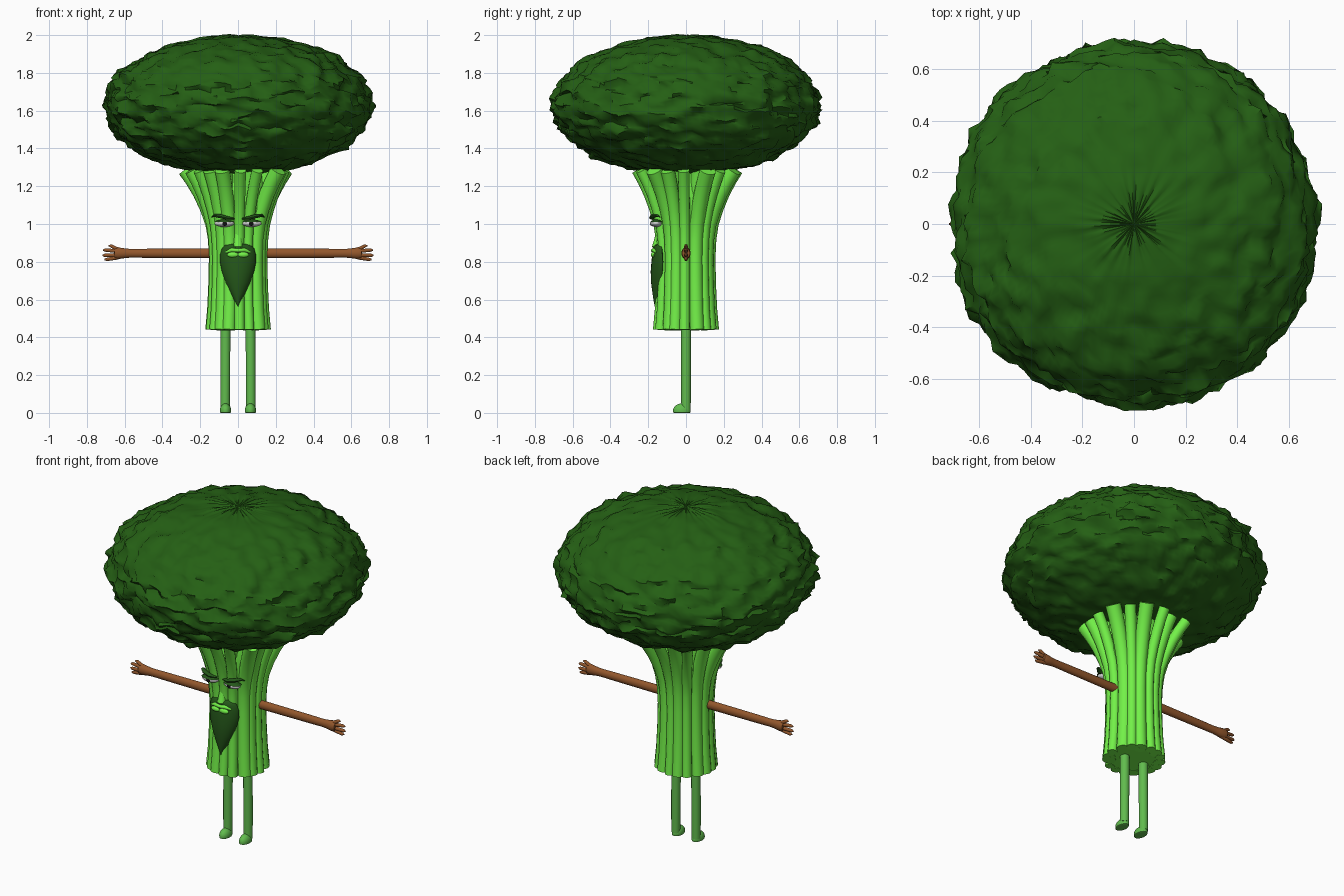
import bpy, bmesh, math, random
from mathutils import Vector, noise

if "Cube" in bpy.data.objects:
    bpy.data.objects.remove(bpy.data.objects["Cube"])

random.seed(4)


def mat(name, rgb):
    m = bpy.data.materials.new(name)
    m.diffuse_color = (*rgb, 1)
    m.use_nodes = True
    m.node_tree.nodes["Principled BSDF"].inputs["Base Color"].default_value = m.diffuse_color
    return m


CROWN = mat("floret_green", (0.018, 0.115, 0.007))
STALK = mat("stalk_green", (0.17, 0.88, 0.065))
LEG = mat("leg_green", (0.12, 0.5, 0.075))
BROWN = mat("brown", (0.29, 0.095, 0.025))
BEARD = mat("beard_green", (0.018, 0.095, 0.01))
WHITE = mat("eye_white", (0.62, 0.62, 0.62))
BLACK = mat("black", (0.005, 0.005, 0.005))


def finish(name, bm, material, angle=40):
    bmesh.ops.recalc_face_normals(bm, faces=bm.faces)
    me = bpy.data.meshes.new(name)
    bm.to_mesh(me)
    bm.free()
    ob = bpy.data.objects.new(name, me)
    bpy.context.collection.objects.link(ob)
    me.materials.append(material)
    me.shade_smooth()
    me.set_sharp_from_angle(angle=math.radians(angle))
    return ob


def loft(bm, rings):
    vs = [[bm.verts.new(p) for p in r] for r in rings]
    n = len(vs[0])
    for a, b in zip(vs, vs[1:]):
        for i in range(n):
            bm.faces.new((a[i], a[(i + 1) % n], b[(i + 1) % n], b[i]))
    bm.faces.new(vs[0])
    bm.faces.new(vs[-1])


def tube(bm, pts, radii, n=14, flat=1.0):
    pts = [Vector(p) for p in pts]
    rings = []
    for i, p in enumerate(pts):
        t = (pts[min(i + 1, len(pts) - 1)] - pts[max(i - 1, 0)]).normalized()
        ref = Vector((1, 0, 0)) if abs(t.x) < 0.7 else Vector((0, 0, 1))
        u = t.cross(ref).normalized()
        w = t.cross(u)
        rings.append([p + radii[i] * (u * math.cos(a) * flat + w * math.sin(a))
                      for a in (2 * math.pi * k / n for k in range(n))])
    loft(bm, rings)


def ball(bm, c, s, seg=24):
    r = bmesh.ops.create_uvsphere(bm, u_segments=seg, v_segments=seg // 2, radius=1)
    for v in r["verts"]:
        v.co = Vector((c[0] + v.co.x * s[0], c[1] + v.co.y * s[1], c[2] + v.co.z * s[2]))
    return r["verts"]


# Floret crown: flattened sphere with rumpled surface
bm = bmesh.new()
bmesh.ops.create_uvsphere(bm, u_segments=120, v_segments=64, radius=1)
for v in bm.verts:
    p = v.co.copy()
    flat = math.hypot(p.x, p.y)
    d = noise.noise(p * 6) * 0.03 + noise.noise(p * 13 + Vector((5, 2, 9))) * 0.034
    ang = math.atan2(p.y, p.x)
    ray = noise.noise(Vector((math.cos(ang) * 9, math.sin(ang) * 9, p.z)))
    pole = max(0, 1 - flat / 0.4)
    drop = noise.noise(p * 9 + Vector((1, 7, 3))) * 0.026 * min(1, flat * 1.5)
    k = 0.705 + d
    v.co = Vector((p.x * k, p.y * k,
                   1.63 + p.z * (0.368 + d * 0.3 * flat) + drop + ray * pole * 0.016 * min(1, flat * 12)))
finish("floret_crown", bm, CROWN, 50)

# Trunk: solid core ringed by flaring stalks
PROFILE = [(0.44, 0.142), (0.55, 0.132), (0.68, 0.126), (0.82, 0.123), (0.92, 0.128),
           (1.0, 0.14), (1.08, 0.165), (1.16, 0.198), (1.23, 0.235), (1.285, 0.27)]
bm = bmesh.new()
loft(bm, [[(r * math.cos(a), r * math.sin(a), z) for a in (math.pi * k / 16 for k in range(32))]
          for z, r in PROFILE[:7] + [(1.2, 0.16), (1.3, 0.15)]])
finish("trunk_core", bm, STALK)

bm = bmesh.new()
N = 17
for i in range(N):
    a = 2 * math.pi * (i + 0.25) / N - math.pi / 2 + random.uniform(-0.08, 0.08)
    r0 = random.uniform(0.026, 0.041)
    lean = random.uniform(0.84, 1.08)
    pts, rad = [], []
    for z, r in PROFILE:
        f = max(0, (z - 0.95) / 0.34)
        rr = (r + 0.033 - r0) * (1 + (lean - 1) * f)
        pts.append((rr * math.cos(a), rr * math.sin(a), z))
        rad.append(r0 * (1 + 0.12 * f))
    tube(bm, pts, rad)
# Inner stalks that show between the outer ones under the crown
for i in range(8):
    a = 2 * math.pi * (i + 0.5) / 8
    tube(bm, [(r * math.cos(a), r * math.sin(a), z)
              for z, r in ((0.9, 0.09), (1.08, 0.115), (1.2, 0.145), (1.32, 0.18))],
         [0.035] * 4)
finish("stalks", bm, STALK)

for side, s in (("left", -1), ("right", 1)):
    # Legs and feet
    bm = bmesh.new()
    tube(bm, [(s * 0.068, 0, 0.02), (s * 0.067, 0, 0.24), (s * 0.066, 0, 0.47)],
         [0.025, 0.026, 0.026], 18)
    for v in ball(bm, (s * 0.066, -0.022, 0.012), (0.03, 0.047, 0.038)):
        v.co.z = max(0, v.co.z)
    finish(side + "_leg", bm, LEG)

    # Arms with four-fingered hands
    bm = bmesh.new()
    Z = 0.845
    tube(bm, [(s * x, 0, Z) for x in (0.12, 0.3, 0.48, 0.57, 0.6, 0.635, 0.655)],
         [0.026, 0.025, 0.024, 0.023, 0.026, 0.031, 0.026], 16, 0.8)
    for dz0, dz1, x1 in ((0.02, 0.04, 0.685), (0.01, 0.017, 0.715),
                         (-0.008, -0.011, 0.718), (-0.02, -0.033, 0.708)):
        tube(bm, [(s * 0.6, 0, Z + dz0 * 0.6), (s * 0.645, 0, Z + dz0 * 1.2),
                  (s * (x1 - 0.012), 0, Z + dz1), (s * x1, 0, Z + dz1)],
             [0.012, 0.011, 0.009, 0.003], 10)
    finish(side + "_arm", bm, BROWN)

    # Eyes with heavy lids
    bm = bmesh.new()
    ball(bm, (s * 0.073, -0.158, 1.003), (0.052, 0.03, 0.019))
    finish(side + "_eye", bm, WHITE)
    bm = bmesh.new()
    ball(bm, (s * 0.07, -0.184, 1.002), (0.014, 0.006, 0.012), 16)
    finish(side + "_pupil", bm, BLACK)
    bm = bmesh.new()
    for v in ball(bm, (s * 0.073, -0.157, 1.004), (0.055, 0.034, 0.02)):
        v.co.z = max(v.co.z, 1.011)
    finish(side + "_eyelid", bm, BEARD)
    bm = bmesh.new()
    tube(bm, [(s * 0.02, -0.172, 1.028), (s * 0.06, -0.182, 1.033), (s * 0.1, -0.175, 1.043),
              (s * 0.125, -0.155, 1.046), (s * 0.14, -0.135, 1.036)],
         [0.004, 0.01, 0.011, 0.008, 0.002], 10, 1.3)
    finish(side + "_eyebrow", bm, BEARD)

# Nose
bm = bmesh.new()
tube(bm, [(0, -0.138, 1.01), (0, -0.142, 0.95), (0, -0.15, 0.9), (0, -0.155, 0.88), (0, -0.15, 0.866)],
     [0.016, 0.018, 0.023, 0.025, 0.012])
finish("nose", bm, STALK)

# Pointed beard wrapped round the front of the trunk
bm = bmesh.new()
rings = []
for z, w, d in ((0.895, 0.045, 0.01), (0.888, 0.07, 0.022), (0.87, 0.086, 0.028),
                (0.84, 0.094, 0.034), (0.80, 0.096, 0.038), (0.75, 0.086, 0.042),
                (0.69, 0.066, 0.04), (0.63, 0.038, 0.032), (0.59, 0.017, 0.026), (0.562, 0.003, 0.02)):
    ring = []
    for k in range(24):
        a = 2 * math.pi * k / 24
        x = w * math.cos(a)
        ring.append((x, -0.145 + d * math.sin(a) * (1 if math.sin(a) < 0 else 0.5) + 2.2 * x * x, z))
    rings.append(ring)
loft(bm, rings)
finish("beard", bm, BEARD, 60)

# Lips
bm = bmesh.new()
tube(bm, [(-0.064, -0.158, 0.85), (-0.035, -0.17, 0.862), (0, -0.176, 0.86),
          (0.035, -0.17, 0.862), (0.064, -0.158, 0.85)], [0.005, 0.011, 0.01, 0.011, 0.005], 12)
for s in (-1, 1):
    ball(bm, (s * 0.026, -0.172, 0.837), (0.032, 0.014, 0.015), 16)
finish("lips", bm, STALK)
